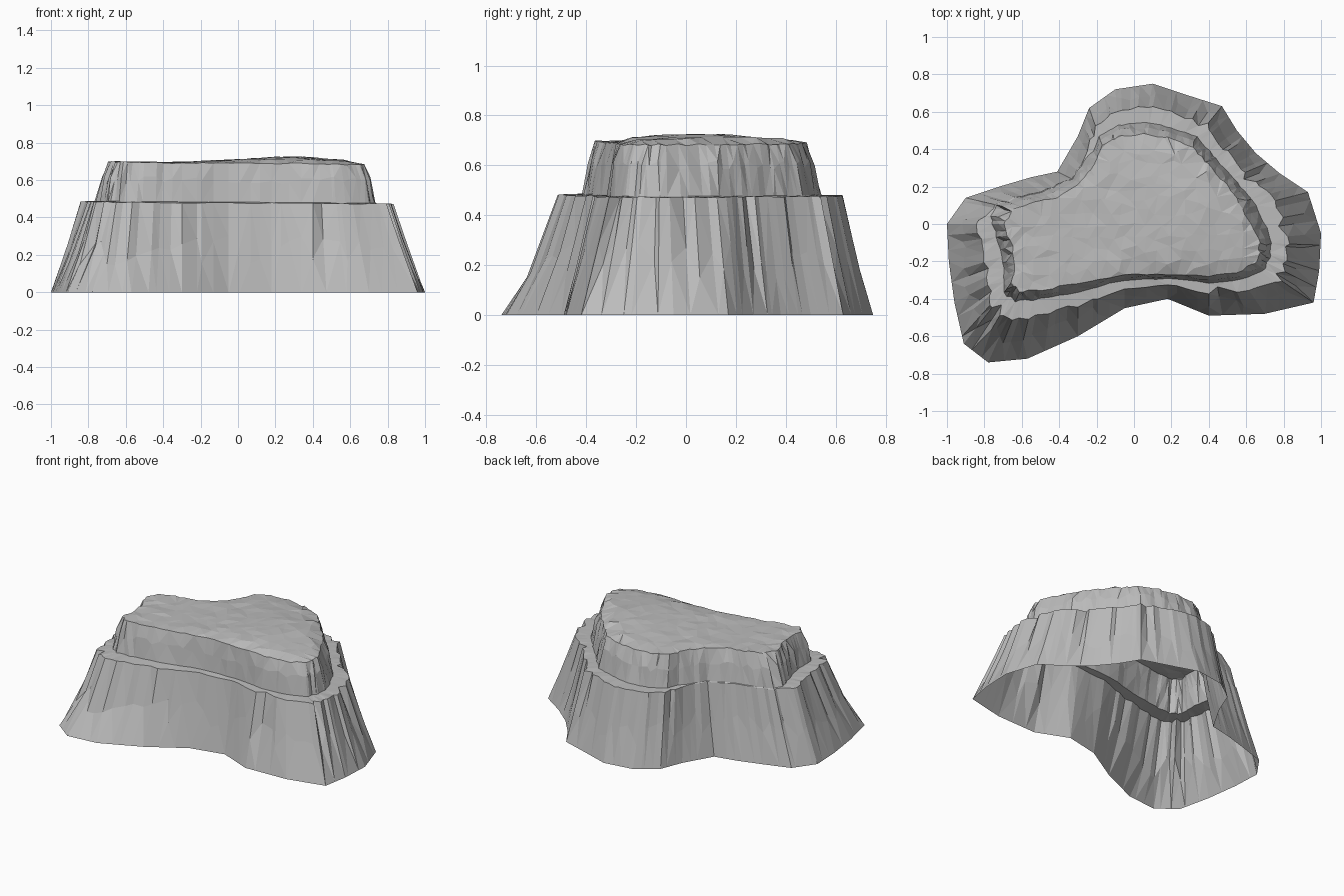
import bpy
import math
import random
from mathutils import Vector
from mathutils.geometry import delaunay_2d_cdt

random.seed(11)
cube = bpy.data.objects.get("Cube")
if cube:
    bpy.data.objects.remove(cube, do_unlink=True)

# Stone material
stone = bpy.data.materials.new("grey_stone")
stone.use_nodes = True
colour = (0.5, 0.5, 0.5, 1)
stone.diffuse_color = colour
bsdf = stone.node_tree.nodes["Principled BSDF"]
bsdf.inputs["Base Color"].default_value = colour
bsdf.inputs["Roughness"].default_value = 0.9

# Matching outlines of the foot of the cliff and the rim of the plateau
FOOT = [(1, -.05), (.93, .17), (.78, .27), (.65, .38), (.55, .5), (.47, .63), (.25, .7),
        (.1, .75), (-.1, .72), (-.24, .62), (-.3, .47), (-.41, .28), (-.55, .25),
        (-.72, .2), (-.9, .14), (-1, 0), (-.99, -.2), (-.96, -.42), (-.91, -.64),
        (-.78, -.74), (-.57, -.72), (-.3, -.6), (-.05, -.45), (.18, -.4), (.4, -.49),
        (.7, -.48), (.96, -.42), (.99, -.25)]
RIM = [(.67, -.08), (.58, .08), (.52, .18), (.44, .27), (.36, .36), (.3, .42), (.18, .46),
       (.05, .48), (-.08, .47), (-.17, .42), (-.21, .32), (-.29, .22), (-.41, .14),
       (-.53, .12), (-.64, .08), (-.7, 0), (-.65, -.12), (-.64, -.25), (-.66, -.32),
       (-.61, -.36), (-.5, -.35), (-.3, -.32), (-.05, -.27), (.18, -.27), (.4, -.28),
       (.55, -.26), (.65, -.21), (.67, -.15)]
COUNT = len(FOOT)
COLUMNS = COUNT * 4


def along(loop, u):
    """Point on the closed outline, with faceted corners."""
    i = int(u)
    return Vector(loop[i % COUNT]).lerp(Vector(loop[(i + 1) % COUNT]), u - i)


def jitter(amount):
    return random.uniform(-amount, amount)


def add_part(name, verts, faces):
    mesh = bpy.data.meshes.new(name)
    mesh.from_pydata(verts, [], faces)
    mesh.materials.append(stone)
    mesh.update()
    part = bpy.data.objects.new(name, mesh)
    bpy.context.collection.objects.link(part)
    return part


def add_wall(name, rings):
    """Skin stacked rings, splitting each quad along its shorter diagonal."""
    n = len(rings[0])
    verts = [v for ring in rings for v in ring]
    faces = []
    for r in range(len(rings) - 1):
        for i in range(n):
            j = (i + 1) % n
            a, b, c, d = r * n + i, r * n + j, r * n + n + j, r * n + n + i
            if (verts[a] - verts[c]).length < (verts[b] - verts[d]).length:
                faces += [(a, b, c), (a, c, d)]
            else:
                faces += [(a, b, d), (b, c, d)]
    return add_part(name, verts, faces)


# Build fluted columns around the outline
base, mid, edge, step, shoulder, rim = rings = [[] for _ in range(6)]
for k in range(COLUMNS):
    u = k / COLUMNS * COUNT
    if k % 4:
        u += jitter(.1)
    low, high = along(FOOT, u), along(RIM, u)
    # The ledge vanishes in the back recess
    recess = max(0, min(1, (2.6 - abs(u - 12.3)) * 2.5))
    crack = .1 * (1 - recess) if random.random() < .14 else 0
    flute = jitter(.04)
    ledge = .53 - .1 * low.y + flute + crack
    inner = .81 - .06 * low.y + jitter(.02)
    ledge += (.61 + flute - ledge) * recess
    inner += (.64 + flute - inner) * recess
    ledge = min(ledge, inner - .01)
    level = .478 - .006 * low.x
    heights = [0, .22 + jitter(.08), level + jitter(.003), level + .004,
               .6 + jitter(.02), .69 - .008 * low.x + jitter(.004)]
    # The lower slope flares out at the front corner
    flare = .3 * max(0, -low.y - .4) * (low.x < 0)
    slope = heights[1] / level + .04 + flare
    blends = [0, ledge * slope + flute * .4, ledge, inner,
              inner + (1 - inner) * (.45 + jitter(.12)), 1 + jitter(.02)]
    for ring, t, z in zip(rings, blends, heights):
        p = low.lerp(high, t)
        ring.append(Vector((p.x, p.y, z)))

add_wall("lower_cliff", [base, mid, edge])
add_wall("ledge", [edge, step])
add_wall("upper_cliff", [step, shoulder, rim])

# Gently domed plateau, triangulated inside the rim
points = [p.xy for p in rim]
outline = [(i, (i + 1) % COLUMNS) for i in range(COLUMNS)]
spacing = .065
for i in range(-11, 12):
    for j in range(-7, 9):
        p = Vector((i * spacing + jitter(.025), j * spacing + jitter(.025)))
        if min((p - q.xy).length for q in rim) > .035:
            points.append(p)
flat, _, faces, sources, _, _ = delaunay_2d_cdt(points, outline, [], 1, 1e-5)
top = []
for p, source in zip(flat, sources):
    if source and source[0] < COLUMNS:
        z = rim[source[0]].z
    else:
        dome = math.exp(-((p.x - .25)**2 + (p.y - .06)**2) / .1)
        z = .696 + .03 * dome + jitter(.004)
    top.append((p.x, p.y, z))
add_part("plateau_top", top, faces)
